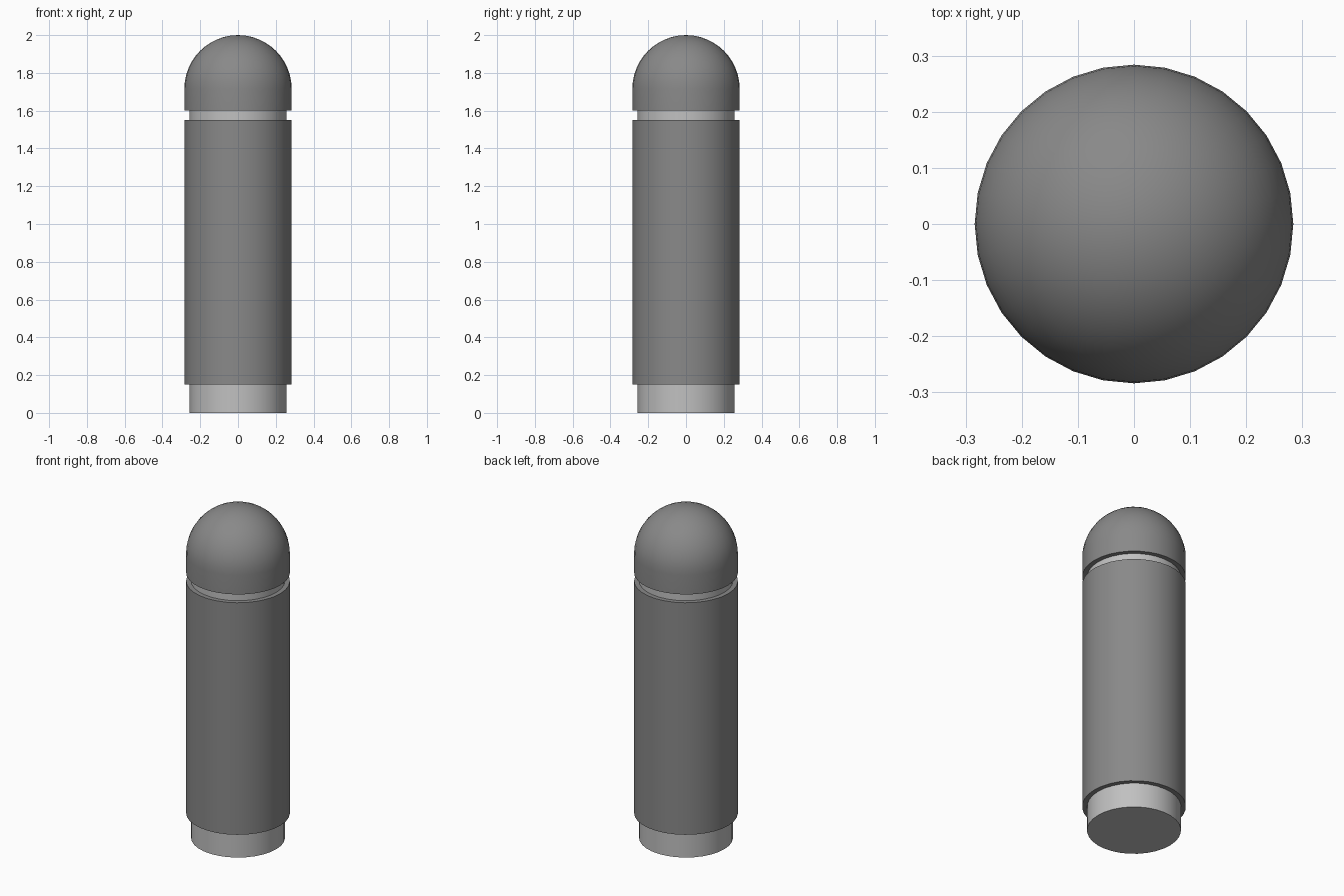
import bpy
import bmesh
from math import sin, cos, pi, radians

cube = bpy.data.objects.get("Cube")
if cube:
    bpy.data.objects.remove(cube, do_unlink=True)

SIDES = 32
OUTER = 0.284   # sleeve and cap radius
INNER = 0.257   # core radius


def material(name, value):
    mat = bpy.data.materials.new(name)
    mat.use_nodes = True
    colour = (value, value, value, 1)
    mat.diffuse_color = colour
    mat.node_tree.nodes["Principled BSDF"].inputs["Base Color"].default_value = colour
    return mat


def lathe(name, profile, mat):
    """Spin (radius, height) points around z; zero radius closes the end."""
    bm = bmesh.new()
    rings = []
    for r, z in profile:
        count = SIDES if r > 0 else 1
        rings.append([bm.verts.new((r * cos(2 * pi * i / SIDES),
                                    r * sin(2 * pi * i / SIDES), z))
                      for i in range(count)])
    for low, high in zip(rings, rings[1:]):
        for i in range(SIDES):
            j = (i + 1) % SIDES
            if len(high) == 1:
                bm.faces.new((low[i], low[j], high[0]))
            else:
                bm.faces.new((low[i], low[j], high[j], high[i]))
    # flat discs on the open ends
    for ring in (rings[0], rings[-1]):
        if len(ring) > 1:
            bm.faces.new(ring)
    bmesh.ops.recalc_face_normals(bm, faces=bm.faces)
    mesh = bpy.data.meshes.new(name)
    bm.to_mesh(mesh)
    bm.free()
    mesh.materials.append(mat)
    obj = bpy.data.objects.new(name, mesh)
    bpy.context.collection.objects.link(obj)
    bpy.ops.object.select_all(action="DESELECT")
    obj.select_set(True)
    bpy.context.view_layer.objects.active = obj
    bpy.ops.object.shade_smooth_by_angle(angle=radians(30))
    return obj


dark = material("dark grey", 0.25)
light = material("light grey", 0.53)

# Core post, showing as the foot and the narrow neck
lathe("core_post", [(INNER, 0), (INNER, 1.61)], light)

# Main sleeve
lathe("sleeve", [(OUTER, 0.15), (OUTER, 1.55)], dark)

# Domed cap: short straight skirt and a hemisphere
steps = 12
centre = 2 - OUTER
dome = [(OUTER * cos(pi / 2 * k / steps), centre + OUTER * sin(pi / 2 * k / steps))
        for k in range(steps)]
lathe("domed_cap", [(OUTER, 1.6)] + dome + [(0, 2)], dark)
